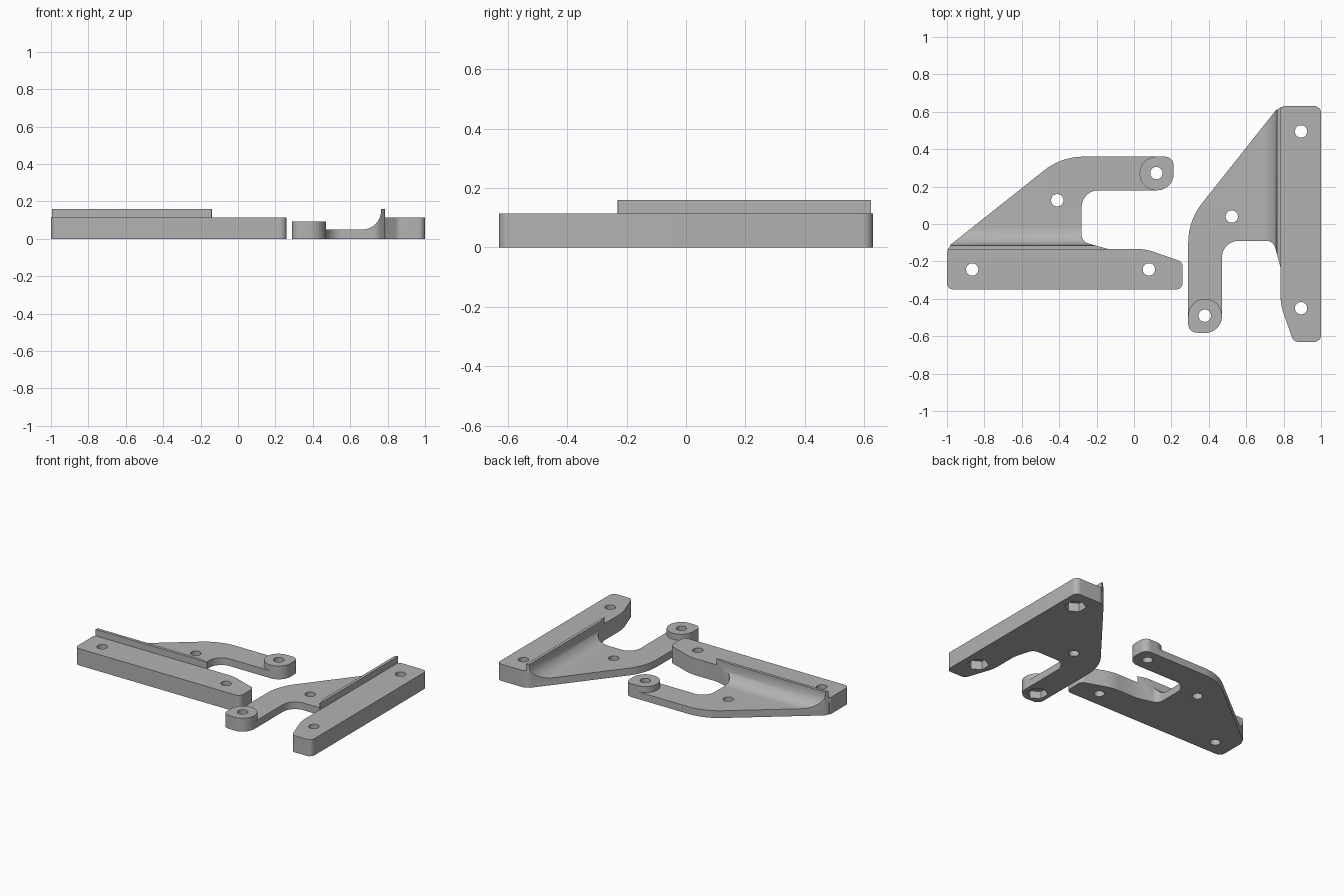
import bpy, bmesh, math
from mathutils import Vector, Matrix

if "Cube" in bpy.data.objects:
    bpy.data.objects.remove(bpy.data.objects["Cube"])

grey = bpy.data.materials.new("plain grey")
grey.diffuse_color = (0.45, 0.45, 0.45, 1)
grey.use_nodes = True
grey.node_tree.nodes["Principled BSDF"].inputs["Base Color"].default_value = grey.diffuse_color


def rounded(corners, steps=10):
    """Polygon from (u, v, radius) corners, each filleted by its radius."""
    pts, n = [], len(corners)
    for i, (u, v, r) in enumerate(corners):
        p = Vector((u, v))
        if r == 0:
            pts.append(p)
            continue
        a = (Vector(corners[i - 1][:2]) - p).normalized()
        b = (Vector(corners[(i + 1) % n][:2]) - p).normalized()
        half = a.angle(b) / 2
        t = r / math.tan(half)
        c = p + (a + b).normalized() * (r / math.sin(half))
        s, e = p + a * t - c, p + b * t - c
        turn = math.atan2(s.x * e.y - s.y * e.x, s.dot(e))
        for k in range(steps + 1):
            pts.append(c + Matrix.Rotation(turn * k / steps, 2) @ s)
    return pts


def prism(name, pts, low, high, along_u=False):
    """Extrude a polygon along z, or a (v, z) profile along u."""
    place = (lambda p, h: (h, p[0], p[1])) if along_u else (lambda p, h: (p[0], p[1], h))
    bm = bmesh.new()
    rings = [[bm.verts.new(place(p, h)) for p in pts] for h in (low, high)]
    bm.faces.new(rings[0])
    bm.faces.new(rings[1])
    n = len(pts)
    for i in range(n):
        j = (i + 1) % n
        bm.faces.new((rings[0][i], rings[0][j], rings[1][j], rings[1][i]))
    bmesh.ops.recalc_face_normals(bm, faces=bm.faces[:])
    me = bpy.data.meshes.new(name)
    bm.to_mesh(me)
    bm.free()
    ob = bpy.data.objects.new(name, me)
    bpy.context.collection.objects.link(ob)
    return ob


def combine(ob, other, op):
    mod = ob.modifiers.new(op, 'BOOLEAN')
    mod.object, mod.operation, mod.solver = other, op, 'EXACT'
    bpy.context.view_layer.objects.active = ob
    bpy.ops.object.modifier_apply(modifier=mod.name)
    bpy.data.objects.remove(other)


def disc(c, r, n):
    return [(c[0] + r * math.cos(2 * math.pi * k / n),
             c[1] + r * math.sin(2 * math.pi * k / n)) for k in range(n)]


def bracket(name, matrix, nut_pockets):
    # thin web with a coved rise to an upright lip
    cove = [(0.335 - 0.1 * math.sin(a), 0.15 - 0.1 * math.cos(a))
            for a in (math.pi / 2 * k / 14 for k in range(15))]
    section = [(0.1, 0), (1, 0), (1, 0.05)] + cove + [
        (0.235, 0.16), (0.215, 0.16), (0.215, 0.08), (0.1, 0.08)]
    body = prism(name, section, -0.1, 1.4, True)
    web = rounded([(0.03, 0.1, 0), (0.8, 0.1, 0), (0.86, 0.217, 0), (0.72, 0.255, 0.05),
                   (0.72, 0.53, 0.09), (1.12, 0.53, 0), (1.12, 0.71, 0),
                   (0.612, 0.71, 0.339), (0.02, 0.24, 0), (0.005, 0.212, 0)])
    combine(body, prism("web_outline", web, -0.1, 0.3), 'INTERSECT')
    # thick mounting rail with a tapered end
    rail = rounded([(0, 0, 0.035), (1.26, 0, 0.035), (1.26, 0.147, 0.035),
                    (1.06, 0.217, 0.3), (0.01, 0.217, 0), (0, 0.2, 0)])
    combine(body, prism("rail", rail, 0, 0.115), 'UNION')
    # raised boss at the end of the arm
    boss = rounded([(1.03, 0.53, 0.089), (1.215, 0.53, 0.089),
                    (1.21, 0.71, 0.045), (1.03, 0.71, 0.089)])
    combine(body, prism("boss", boss, 0, 0.092), 'UNION')
    # screw holes, with hexagonal nut pockets underneath where wanted
    for c, pocket in (((0.135, 0.107), 0.06), ((1.08, 0.107), 0.06),
                      ((1.12, 0.622), 0.05), ((0.59, 0.477), 0)):
        combine(body, prism("hole", disc(c, 0.033, 32), -0.1, 0.3), 'DIFFERENCE')
        if nut_pockets and pocket:
            combine(body, prism("pocket", disc(c, 0.068, 6), -0.1, pocket), 'DIFFERENCE')
    body.data.transform(matrix)
    if matrix.determinant() < 0:
        body.data.flip_normals()
    body.data.materials.clear()
    body.data.materials.append(grey)
    for p in body.data.polygons:
        p.material_index = 0
    bpy.ops.object.select_all(action='DESELECT')
    body.select_set(True)
    bpy.context.view_layer.objects.active = body
    bpy.ops.object.shade_smooth_by_angle(angle=math.radians(30))


# the second bracket is a mirrored, turned copy with nut pockets
bracket("left_bracket", Matrix.Translation((-1, -0.35, 0)), False)
bracket("right_bracket", Matrix(((0, -1, 0, 1), (-1, 0, 0, 0.63),
                                 (0, 0, 1, 0), (0, 0, 0, 1))), True)
